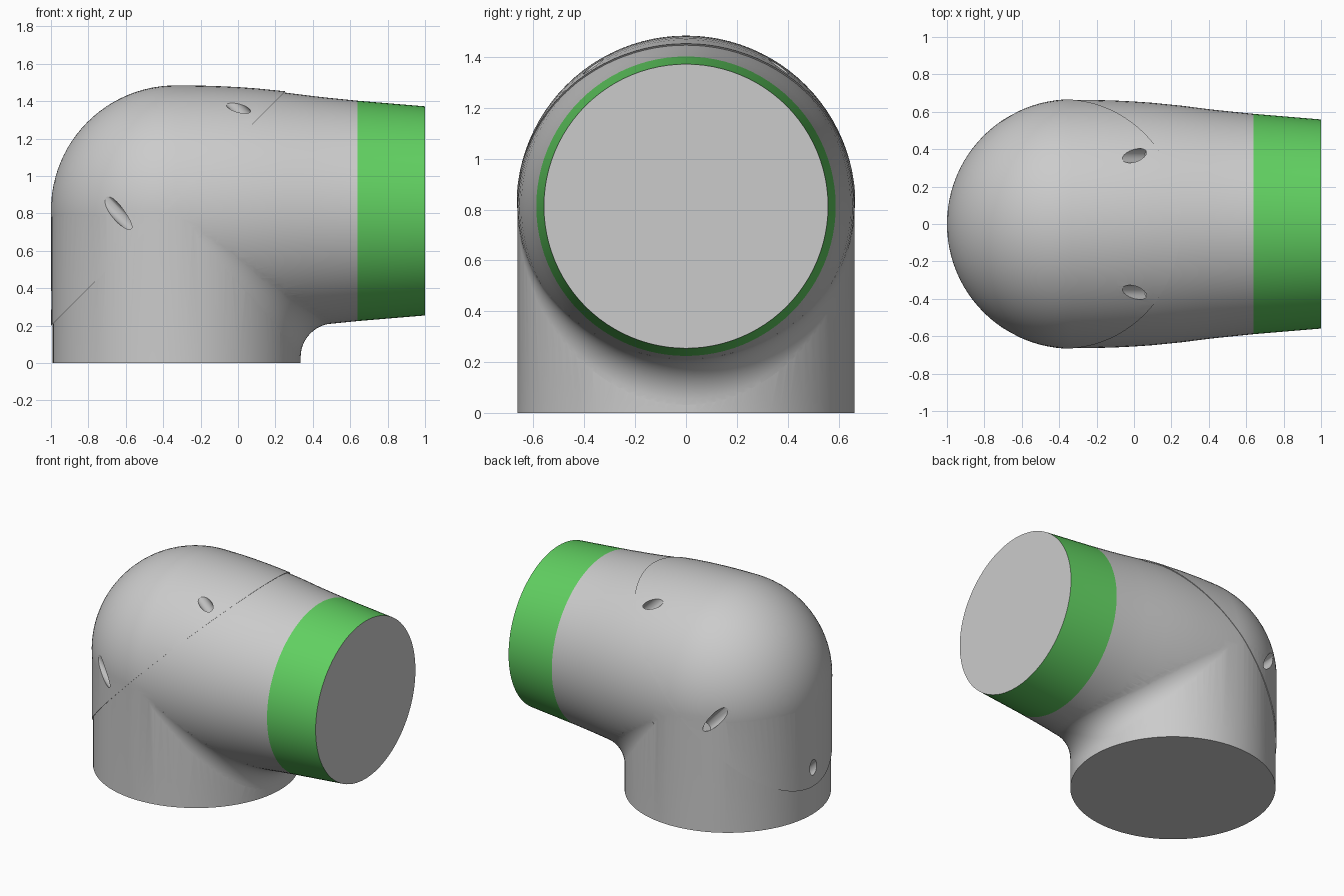
import bpy, bmesh, math
from mathutils import Vector, Matrix

cube = bpy.data.objects.get("Cube")
if cube:
    bpy.data.objects.remove(cube)

SEGMENTS = 96


def material(name, colour):
    mat = bpy.data.materials.new(name)
    mat.use_nodes = True
    mat.diffuse_color = colour
    mat.node_tree.nodes["Principled BSDF"].inputs["Base Color"].default_value = colour
    return mat


MATERIALS = [material("light grey", (0.6, 0.6, 0.6, 1)),
             material("green", (0.12, 0.63, 0.12, 1))]

# Barrel radius along x, from the bend to the open end
BARREL = [(-0.333, 0.667), (-0.2, 0.666), (-0.1, 0.663), (0, 0.658), (0.1, 0.651),
          (0.25, 0.636), (0.4, 0.617), (0.5, 0.606), (0.64, 0.592), (1, 0.562)]


def barrel_radius(x):
    for (x0, r0), (x1, r1) in zip(BARREL, BARREL[1:]):
        if x <= x1:
            return r0 + (r1 - r0) * max(0, x - x0) / (x1 - x0)
    return BARREL[-1][1]


def add_object(name, bm):
    bmesh.ops.recalc_face_normals(bm, faces=bm.faces)
    mesh = bpy.data.meshes.new(name)
    bm.to_mesh(mesh)
    bm.free()
    for mat in MATERIALS:
        mesh.materials.append(mat)
    ob = bpy.data.objects.new(name, mesh)
    bpy.context.collection.objects.link(ob)
    return ob


def revolve(name, profile, matrix):
    """Closed solid turned around local z; profile holds (height, radius)."""
    bm = bmesh.new()
    rings = []
    for h, r in profile:
        if r < 1e-5:
            rings.append([bm.verts.new(matrix @ Vector((0, 0, h)))])
            continue
        rings.append([bm.verts.new(matrix @ Vector((r * math.cos(a), r * math.sin(a), h)))
                      for a in (math.tau * i / SEGMENTS for i in range(SEGMENTS))])
    for a, b in zip(rings, rings[1:]):
        for i in range(SEGMENTS):
            j = (i + 1) % SEGMENTS
            if len(a) == 1:
                bm.faces.new((a[0], b[i], b[j]))
            else:
                bm.faces.new((a[i], a[j], b[j], b[i]))
    for ring in (rings[0], rings[-1]):
        if len(ring) > 1:
            bm.faces.new(ring)
    return add_object(name, bm)


def boolean(target, other, operation):
    mod = target.modifiers.new(operation.lower(), "BOOLEAN")
    mod.operation, mod.solver, mod.object = operation, "EXACT", other
    bpy.context.view_layer.objects.active = target
    bpy.ops.object.modifier_apply(modifier=mod.name)
    bpy.data.objects.remove(other)


def elbow(name, xc, zc, inset):
    """Domed horizontal barrel joined to an upright cylinder."""
    r0 = BARREL[0][1] - inset
    dome = [(xc - r0 * math.cos(a), r0 * math.sin(a))
            for a in (math.pi / 2 * i / 24 for i in range(24))]
    tube = [(xc, r0)] + [(x, r - inset) for x, r in BARREL[1:]]
    along_x = Matrix.Translation((0, 0, zc)) @ Matrix.Rotation(math.pi / 2, 4, "Y")
    body = revolve(name, dome + tube, along_x)
    post = revolve("post", [(0, r0 - 0.001), (zc, r0 - 0.001)], Matrix.Translation((xc, 0, 0)))
    boolean(body, post, "UNION")
    return body


def inner_fillet(xc, zc, inset, rho):
    """Wedge whose outer face is a rolling-ball fillet in the inner corner."""
    bm = bmesh.new()
    big = BARREL[0][1] - inset - 0.001 + rho
    sections = []
    for i in range(49):
        y = big * math.sin(math.radians(80) * (i / 24 - 1))
        x = xc + math.sqrt(big * big - y * y)
        ball_r = barrel_radius(x) - inset + rho
        drop = math.sqrt(max(ball_r ** 2 - y * y, 0.0004))
        ball = Vector((x, y, zc - drop))
        to_post = Vector((xc - x, -y, 0)).normalized()
        to_barrel = Vector((0, -y, drop)).normalized()
        arc = [ball + to_post.slerp(to_barrel, k / 12) * rho for k in range(13)]
        ring = arc + [Vector((xc, y * 0.5, zc))]
        sections.append([bm.verts.new(p) for p in ring])
    for a, b in zip(sections, sections[1:]):
        for k in range(len(a)):
            n = (k + 1) % len(a)
            bm.faces.new((a[k], a[n], b[n], b[k]))
    bm.faces.new(sections[0])
    bm.faces.new(sections[-1])
    bmesh.ops.triangulate(bm, faces=bm.faces)
    return add_object("fillet", bm)


# Screw holes, all drilled square to the sloping seam
HOLES = [(0, 0.365, 1.365), (0, -0.365, 1.365),
         (-0.65, 0.585, 0.81), (-0.65, -0.585, 0.81), (-1, 0, 0.337)]
DRILL = Matrix.Rotation(-math.pi / 4, 4, "Y")


def drill_holes(ob):
    for spot in HOLES:
        cutter = revolve("drill", [(-0.12, 0.038), (0.4, 0.038)],
                         Matrix.Translation(spot) @ DRILL)
        cutter.hide_render = True
        boolean(ob, cutter, "DIFFERENCE")


# Main body with the fillet
body = elbow("elbow_body", -0.328, 0.813, 0.003)
boolean(body, inner_fillet(-0.328, 0.813, 0.003, 0.18), "UNION")

# Slightly raised cover, cut off along the sloping seam
cover = elbow("elbow_cover", -0.333, 0.817, 0)
bm = bmesh.new()
bm.from_mesh(cover.data)
cut = bmesh.ops.bisect_plane(bm, geom=bm.verts[:] + bm.edges[:] + bm.faces[:],
                             plane_co=(-1, 0, 0.2), plane_no=(1, 0, -1), clear_outer=True)
edges = [e for e in cut["geom_cut"] if isinstance(e, bmesh.types.BMEdge)]
bmesh.ops.holes_fill(bm, edges=edges)
bmesh.ops.recalc_face_normals(bm, faces=bm.faces)
bm.to_mesh(cover.data)
bm.free()

for ob in (body, cover):
    drill_holes(ob)

# Green band around the open end, leaving the end face grey
for face in body.data.polygons:
    face.material_index = int(face.center.x > 0.64 and face.normal.x < 0.9)

for ob in (body, cover):
    bpy.ops.object.select_all(action="DESELECT")
    ob.select_set(True)
    bpy.context.view_layer.objects.active = ob
    bpy.ops.object.shade_smooth_by_angle(angle=math.radians(30))
